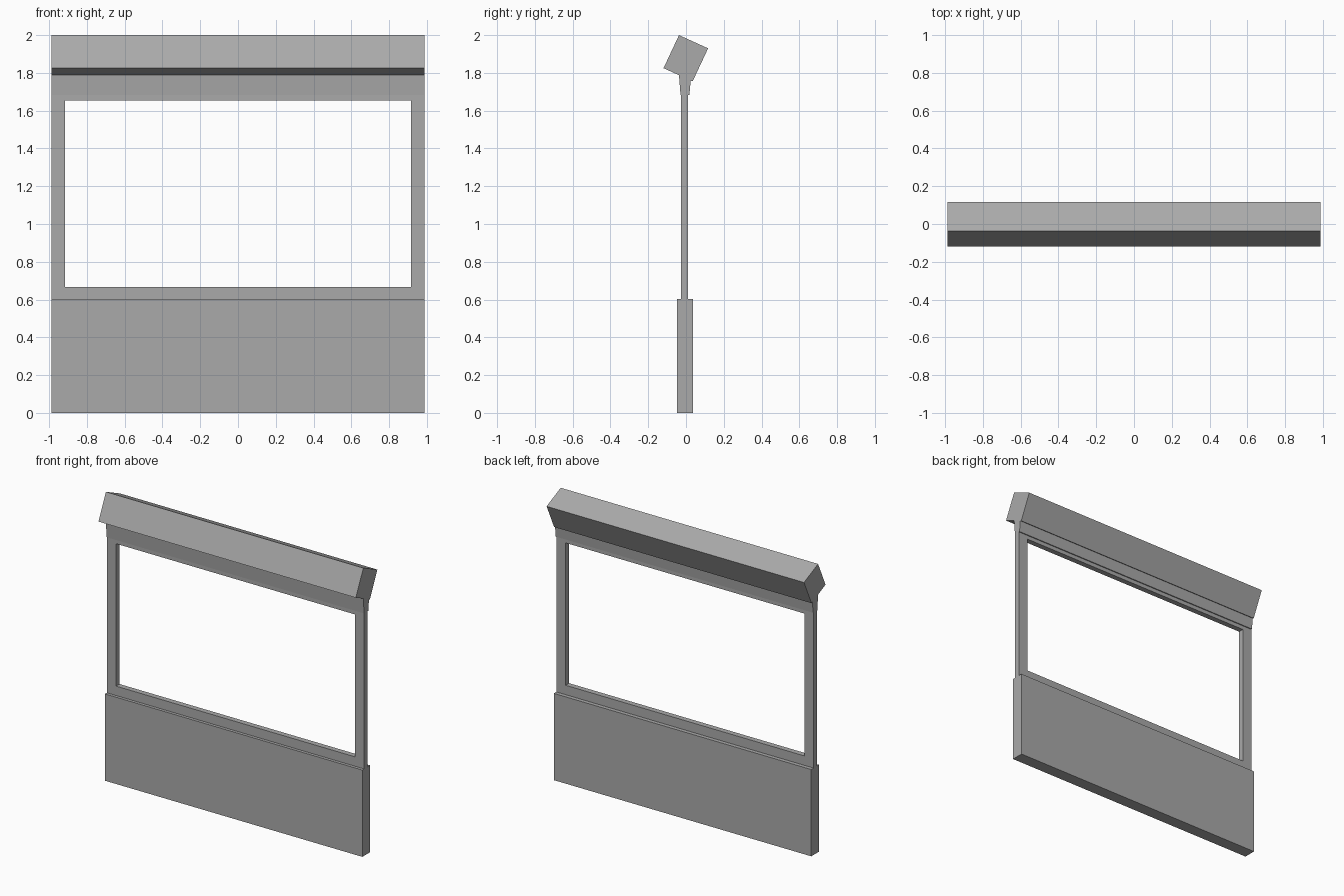
import bpy, bmesh

if "Cube" in bpy.data.objects:
    bpy.data.objects.remove(bpy.data.objects["Cube"])

HALF = 0.988  # half width shared by every part

grey = bpy.data.materials.new("mid_grey")
grey.diffuse_color = (0.4, 0.4, 0.4, 1)
grey.use_nodes = True
grey.node_tree.nodes["Principled BSDF"].inputs["Base Color"].default_value = grey.diffuse_color


def finish(name, bm):
    bmesh.ops.recalc_face_normals(bm, faces=bm.faces)
    me = bpy.data.meshes.new(name)
    bm.to_mesh(me)
    bm.free()
    me.materials.append(grey)
    ob = bpy.data.objects.new(name, me)
    bpy.context.collection.objects.link(ob)
    return ob


def extrude_profile(name, profile):
    """Sweep a closed (y, z) profile across the full width."""
    bm = bmesh.new()
    face = bm.faces.new([bm.verts.new((-HALF, y, z)) for y, z in profile])
    new = bmesh.ops.extrude_face_region(bm, geom=[face])["geom"]
    bmesh.ops.translate(bm, vec=(2 * HALF, 0, 0),
                        verts=[v for v in new if isinstance(v, bmesh.types.BMVert)])
    return finish(name, bm)


def open_frame(name, outer, inner, y0, y1):
    """Rectangular frame; outer and inner are (half width, z low, z high)."""
    bm = bmesh.new()

    def loop(rect, y):
        w, lo, hi = rect
        return [bm.verts.new((x, y, z)) for x, z in ((-w, lo), (w, lo), (w, hi), (-w, hi))]

    rings = [loop(outer, y0), loop(inner, y0), loop(inner, y1), loop(outer, y1)]
    for a, b in zip(rings, rings[1:] + rings[:1]):
        for i in range(4):
            j = (i + 1) % 4
            bm.faces.new((a[i], a[j], b[j], b[i]))
    return finish(name, bm)


# Solid lower panel
extrude_profile("base_panel", [(-0.048, 0), (0.038, 0), (0.038, 0.602), (-0.048, 0.602)])

# Thin frame around the open window
open_frame("window_frame", (HALF, 0.602, 1.70), (0.916, 0.667, 1.655), -0.027, 0.011)

# Flared collar carrying the header
extrude_profile("header_collar", [(-0.029, 1.682), (0.018, 1.682), (0.025, 1.761), (-0.037, 1.788)])

# Tilted square header box
extrude_profile("header_box", [(-0.037, 2.0), (-0.119, 1.825), (0.035, 1.755), (0.117, 1.93)])
